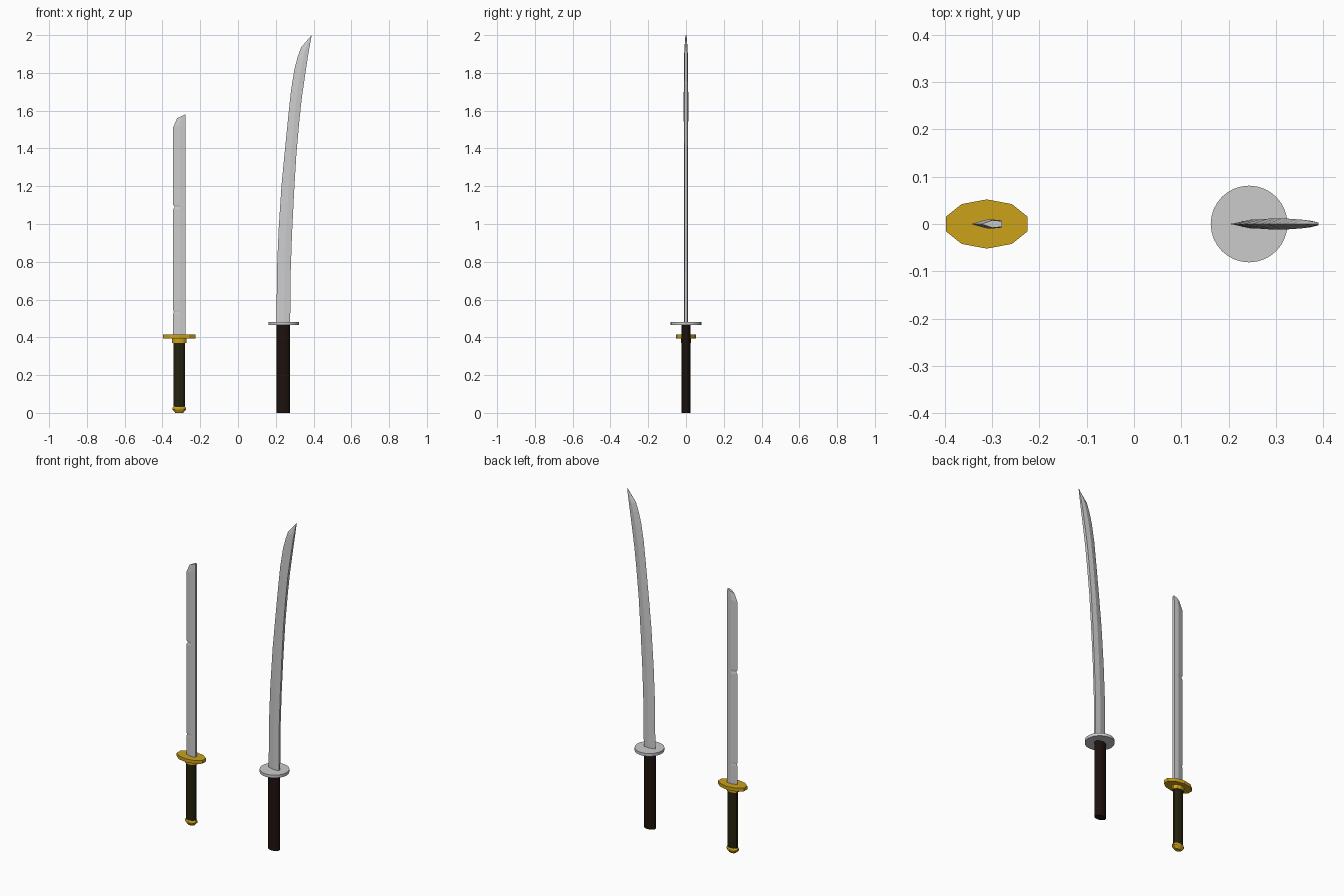
import bpy, bmesh, math

if "Cube" in bpy.data.objects:
    bpy.data.objects.remove(bpy.data.objects["Cube"])


def material(name, rgb):
    m = bpy.data.materials.new(name)
    m.diffuse_color = (*rgb, 1)
    m.use_nodes = True
    m.node_tree.nodes["Principled BSDF"].inputs["Base Color"].default_value = m.diffuse_color
    return m


gold = material("gold", (0.6, 0.36, 0.01))
brown = material("dark_wrap", (0.012, 0.006, 0.004))
olive = material("olive_wrap", (0.018, 0.016, 0.004))


def loft(name, rings, mat=None, smooth=False):
    """Skin a list of equal-sized vertex rings and cap both ends."""
    bm = bmesh.new()
    vs = [[bm.verts.new(p) for p in r] for r in rings]
    n = len(rings[0])
    for a, b in zip(vs, vs[1:]):
        for i in range(n):
            j = (i + 1) % n
            bm.faces.new((a[i], a[j], b[j], b[i]))
    bm.faces.new(vs[0][::-1])
    bm.faces.new(vs[-1])
    bmesh.ops.remove_doubles(bm, verts=bm.verts, dist=1e-5)
    bmesh.ops.recalc_face_normals(bm, faces=bm.faces)
    me = bpy.data.meshes.new(name)
    bm.to_mesh(me)
    bm.free()
    ob = bpy.data.objects.new(name, me)
    bpy.context.collection.objects.link(ob)
    if mat:
        me.materials.append(mat)
    if smooth:
        bpy.context.view_layer.objects.active = ob
        ob.select_set(True)
        bpy.ops.object.shade_smooth_by_angle()
        ob.select_set(False)
    return ob


def turned(name, cx, sides, profile, mat=None, smooth=False):
    """Stack of ellipses, profile = (rx, ry, z)."""
    ang = [math.pi / 2 + 2 * math.pi * i / sides for i in range(sides)]
    loft(name, [[(cx + rx * math.cos(a), ry * math.sin(a), z) for a in ang]
                for rx, ry, z in profile], mat, smooth)


def blade(name, stations):
    """station = edge x, edge z, spine x, spine z, half thickness."""
    rings = []
    for ex, ez, sx, sz, t in stations:
        rx, rz = ex + (sx - ex) * 0.55, ez + (sz - ez) * 0.55
        rings.append([(ex, 0, ez), (rx, -t, rz), (sx, -t * 0.75, sz),
                      (sx, t * 0.75, sz), (rx, t, rz)])
    loft(name, rings)


# Short sword blade, with two small nicks in the cutting edge
E, S = -0.344, -0.279
short = [(E, 0.40, S, 0.40, 0.01)]
for z, depth in ((0.535, 0.005), (1.09, 0.010)):
    for dz, d in ((-0.013, 0), (0, depth), (0.013, 0)):
        short.append((E + d, z + dz, S, z + dz, 0.01))
short += [(E, 1.51, S, 1.53, 0.01),
          (-0.322, 1.56, S, 1.58, 0.008)]
blade("short_blade", short)

# Short sword fittings
C = -0.311
turned("short_guard", C, 10, [(0.09, 0.052, 0.394), (0.09, 0.052, 0.414)], gold)
turned("short_collar", C, 10, [(0.039, 0.026, 0.37), (0.039, 0.026, 0.396)], gold)
turned("short_grip", C, 10, [(0.032, 0.022, 0.025), (0.032, 0.022, 0.372)], olive)
turned("short_pommel", C, 10, [(0.022, 0.014, 0), (0.038, 0.025, 0.018),
                               (0.038, 0.025, 0.026), (0.03, 0.02, 0.036)], gold)

# Long curved blade
blade("long_blade", [
    (0.204, 0.47, 0.276, 0.47, 0.009), (0.206, 0.75, 0.279, 0.75, 0.009),
    (0.215, 0.97, 0.286, 0.95, 0.009), (0.230, 1.20, 0.297, 1.17, 0.010),
    (0.249, 1.40, 0.309, 1.37, 0.011), (0.267, 1.58, 0.324, 1.54, 0.012),
    (0.281, 1.71, 0.338, 1.67, 0.012), (0.299, 1.82, 0.354, 1.78, 0.011),
    (0.316, 1.885, 0.366, 1.86, 0.010), (0.334, 1.935, 0.374, 1.91, 0.009),
    (0.388, 1.998, 0.390, 2.0, 0.003)])

# Long sword fittings
turned("long_guard", 0.243, 32, [(0.081, 0.081, 0.465), (0.081, 0.081, 0.482)], None, True)
turned("long_grip", 0.24, 16, [(0.036, 0.024, 0), (0.036, 0.024, 0.47)], brown)
